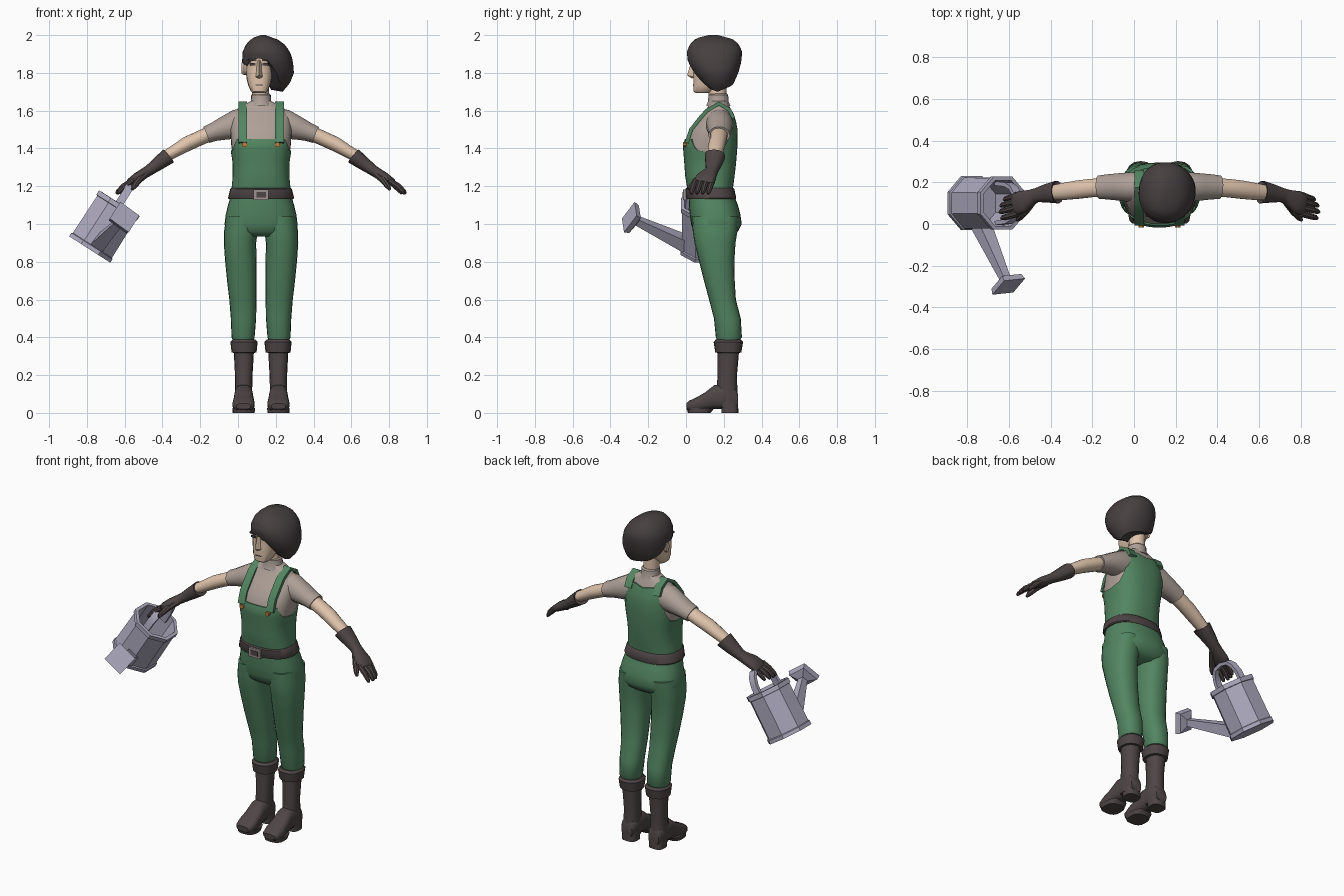
import bpy, bmesh, math
from mathutils import Vector as V

C = 0.122          # body centre line in x
HX = 0.112         # head centre in x
COLORS = {
    "green_cloth": (0.085, 0.235, 0.12), "shirt_beige": (0.42, 0.35, 0.31),
    "skin": (0.74, 0.55, 0.41), "dark_leather": (0.078, 0.06, 0.06),
    "hair_dark": (0.062, 0.05, 0.052), "can_metal": (0.42, 0.40, 0.52),
    "buckle_grey": (0.33, 0.29, 0.28), "button_orange": (0.50, 0.21, 0.04)}
MATS = {}
for k, c in COLORS.items():
    MATS[k] = bpy.data.materials.new(k)
    MATS[k].diffuse_color = (*c, 1)


def mesh(name, mat, verts, faces, angle=40):
    bm = bmesh.new()
    vs = [bm.verts.new(v) for v in verts]
    for f in faces:
        bm.faces.new([vs[i] for i in f])
    bmesh.ops.recalc_face_normals(bm, faces=bm.faces)
    for f in bm.faces:
        f.smooth = True
    for e in bm.edges:
        e.smooth = e.calc_face_angle(0) < math.radians(angle)
    me = bpy.data.meshes.new(name)
    bm.to_mesh(me)
    bm.free()
    me.materials.append(MATS[mat])
    ob = bpy.data.objects.new(name, me)
    bpy.context.collection.objects.link(ob)
    return ob


def loft(name, mat, rings, angle=40):
    n = len(rings[0])
    faces = [(i*n+k, i*n+(k+1) % n, (i+1)*n+(k+1) % n, (i+1)*n+k)
             for i in range(len(rings)-1) for k in range(n)]
    faces += [tuple(range(n)), tuple((len(rings)-1)*n+k for k in range(n))]
    return mesh(name, mat, [p for r in rings for p in r], faces, angle)


def oval(t, e):
    f = lambda c: math.copysign(abs(c)**(2/e), c)
    return f(math.cos(t)), f(math.sin(t))


def column(name, mat, secs, n=20, e=2.4, s=None):
    """Upright loft from (z, x0, x1, y0, y1); s mirrors about the body centre."""
    rings = []
    for z, x0, x1, y0, y1 in secs:
        cx = (x0+x1)/2 if s is None else C+s*(x0+x1)/2
        ring = []
        for k in range(n):
            a, b = oval(2*math.pi*k/n, e)
            ring.append((cx+a*(x1-x0)/2, (y0+y1)/2+b*(y1-y0)/2, z))
        rings.append(ring)
    return loft(name, mat, rings)


def tube(name, mat, pts, side=(0, 1, 0), n=12, e=2, axis=None, angle=40):
    """Loft along a path of (position, half width along side, half thickness)."""
    rings = []
    for i, (p, a, b) in enumerate(pts):
        t = V(axis) if axis else V(pts[min(i+1, len(pts)-1)][0])-V(pts[max(i-1, 0)][0])
        t.normalize()
        u = V(side)
        u = (u-t*u.dot(t)).normalized()
        w = t.cross(u)
        rings.append([])
        for k in range(n):
            x, y = oval(2*math.pi*(k+0.5)/n, e)
            rings[-1].append(V(p)+u*a*x+w*b*y)
    return loft(name, mat, rings, angle)


def box(name, mat, c, size):
    r = 2**0.5/2
    return tube(name, mat, [((c[0], c[1], c[2]+d*size[2]/2), size[0]*r, size[1]*r)
                            for d in (-1, 1)], side=(1, 0, 0), n=4)


def lerp_rows(rows, x):
    for p, q in zip(rows, rows[1:]):
        if x <= q[0]:
            f = max(0, (x-p[0])/(q[0]-p[0]))
            return [a+(b-a)*f for a, b in zip(p, q)][1:]
    return rows[-1][1:]


def spot(secs, t, z, grow, e):
    x0, x1, y0, y1 = lerp_rows(secs, z)
    a, b = oval(t, e)
    return ((x0+x1)/2+a*((x1-x0)/2+grow), (y0+y1)/2+b*((y1-y0)/2+grow), z)


# ---- torso: shirt, then overalls whose top edge varies around the body
TORSO = [(z, C-h, C+h, y0, y1) for z, h, y0, y1 in (
    (1.18, .15, .015, .24), (1.25, .143, .003, .25), (1.32, .143, -.002, .258),
    (1.42, .158, -.01, .266), (1.5, .163, .02, .266), (1.56, .158, .07, .255),
    (1.61, .125, .11, .235), (1.635, .085, .125, .225), (1.65, .055, .125, .22))]
column("shirt_body", "shirt_beige", TORSO, 32, 2.5)
EDGE = [(0, 1.38), (25, 1.40), (40, 1.47), (55, 1.59), (70, 1.60), (90, 1.585)]
FRONT = [(0, 1.38), (25, 1.39), (44, 1.45), (90, 1.45)]


def bib_top(d):
    table = EDGE if d <= 180 else FRONT
    d = d % 180
    return lerp_rows(table, min(d, 180-d))[0]


N, ROWS = 48, 9
rings = []
for i in range(ROWS+2):
    f, g = min(i, ROWS)/ROWS, (.007 if i <= ROWS else -.01)
    rings.append([spot(TORSO, 2*math.pi*k/N, 1.19+f*(bib_top(360*k/N)-1.19), g, 2.5)
                  for k in range(N)])
loft("overalls_bib", "green_cloth", rings)

# ---- hips, belt and buckle
column("overalls_hips", "green_cloth", [(z, C-h, C+h, a, b) for z, h, a, b in (
    (.935, .12, .07, .24), (.96, .185, .04, .275), (1.0, .193, .027, .295),
    (1.05, .187, .02, .288), (1.1, .175, .016, .275), (1.15, .16, .014, .255),
    (1.2, .15, .013, .245))], 28, 2.4)
column("belt", "dark_leather", [(z, C-h, C+h, a, b) for z, h, a, b in (
    (1.132, .172, .002, .263), (1.138, .175, -.002, .266),
    (1.185, .163, -.004, .256), (1.19, .158, .002, .25))], 28, 2.4)
box("buckle_frame", "buckle_grey", (C, -.004, 1.155), (.08, .022, .055))
box("buckle_centre", "dark_leather", (C, -.013, 1.155), (.05, .009, .03))

# ---- parts that exist on both sides
for s, tag in ((-1, "right_"), (1, "left_")):
    P = lambda o, y, z: (C+s*o, y, z)
    # shoulder strap following the chest, and its button
    pts = []
    for z, sg in ((1.43, -1), (1.5, -1), (1.56, -1), (1.6, -1), (1.638, 0),
                  (1.605, 1), (1.56, 1)):
        x0, x1, y0, y1 = lerp_rows(TORSO, z)
        d = (1-min(.95, .097*2/(x1-x0))**2.5)**.4
        pts.append((P(.097, (y0+y1)/2+sg*((y1-y0)/2*d+.008), z), .033, .014))
    tube(tag+"strap", "green_cloth", pts, (1, 0, 0), n=4)
    tube(tag+"button", "button_orange", [(P(.087, .02, 1.42), .014, .014),
         (P(.087, -.016, 1.42), .014, .014)], (1, 0, 0), n=8)
    # trouser leg
    column(tag+"trouser_leg", "green_cloth", [
        (.385, .04, .15, .165, .285), (.4, .034, .156, .158, .296), (.5, .026, .16, .148, .29),
        (.6, .024, .168, .122, .264), (.7, .024, .18, .095, .258), (.8, .024, .19, .07, .256),
        (.9, .026, .197, .045, .262), (.96, .018, .196, .036, .272),
        (1.04, .02, .185, .03, .28)], 20, 2.3, s)
    # boot: shaft, turned cuff, foot, heel and sole
    column(tag+"boot_shaft", "dark_leather", [
        (.03, .045, .14, .165, .275), (.12, .047, .138, .16, .272), (.2, .045, .138, .168, .27),
        (.34, .037, .145, .168, .282)], 16, 2.2, s)
    column(tag+"boot_cuff", "dark_leather", [
        (.318, .035, .148, .165, .285), (.32, .024, .156, .155, .293),
        (.375, .018, .162, .146, .302), (.388, .03, .15, .158, .29)], 16, 2.3, s)
    tube(tag+"boot_foot", "dark_leather", [
        (P(.092, y, (a+b)/2), w, (b-a)/2) for y, a, b, w in (
            (.276, .03, .1, .036), (.262, .02, .13, .044), (.2, .02, .15, .048),
            (.15, .02, .148, .049), (.1, .014, .108, .054), (.05, .008, .08, .059),
            (.015, .01, .064, .052), (.002, .02, .05, .038))],
        (1, 0, 0), n=16, e=2.8, axis=(0, -1, 0))
    column(tag+"boot_heel", "dark_leather", [(0, .045, .139, .188, .277),
           (.06, .046, .138, .185, .276)], 16, 3, s)
    column(tag+"boot_sole", "dark_leather", [(0, .034, .15, .01, .13),
           (.025, .032, .152, .003, .15)], 16, 2.8, s)
    # sleeve, bare arm and glove
    tube(tag+"sleeve", "shirt_beige", [
        (P(.07, .175, 1.535), .07, .08), (P(.13, .177, 1.528), .073, .079),
        (P(.2, .178, 1.505), .066, .062), (P(.25, .178, 1.487), .061, .05),
        (P(.29, .176, 1.472), .057, .046), (P(.285, .176, 1.474), .045, .036)], n=16)
    tube(tag+"arm", "skin", [
        (P(.26, .176, 1.483), .046, .04), (P(.33, .172, 1.452), .045, .039),
        (P(.39, .165, 1.425), .045, .039), (P(.45, .157, 1.39), .042, .034),
        (P(.52, .15, 1.35), .035, .029)], n=14)
    tube(tag+"glove_cuff", "dark_leather", [
        (P(.505, .151, 1.352), .04, .032), (P(.49, .153, 1.36), .055, .044),
        (P(.54, .147, 1.323), .045, .037), (P(.59, .138, 1.286), .034, .029),
        (P(.615, .128, 1.27), .038, .028), (P(.655, .108, 1.247), .054, .026),
        (P(.69, .093, 1.224), .054, .021), (P(.7, .09, 1.217), .04, .014)], n=14, e=2.3)
    for i, name in enumerate(("index", "middle", "ring", "little")):
        y, q = .05+.03*i, (.0, .008, .004, -.012)[i]
        tube(tag+name+"_finger", "dark_leather", [
            (P(.68, y, 1.23), .016, .016), (P(.722+q, y-.012, 1.2), .0155, .015),
            (P(.75+q, y-.02, 1.172), .013, .012), (P(.758+q, y-.023, 1.16), .007, .007)], n=8)
    tube(tag+"thumb", "dark_leather", [
        (P(.61, .11, 1.265), .022, .02), (P(.645, .06, 1.235), .019, .018),
        (P(.672, .028, 1.2), .015, .014), (P(.682, .018, 1.182), .007, .007)], (1, 0, 0), n=8)
    # face details
    H = lambda o, y, z: (HX+s*o, y, z)
    box(tag+"eyebrow", "hair_dark", H(.036, .042, 1.868), (.044, .016, .01))
    box(tag+"eye", "hair_dark", H(.034, .042, 1.846), (.03, .009, .012))
    tube(tag+"ear", "skin", [(H(.06, .135, 1.822), .018, .03), (H(.08, .142, 1.824), .022, .036),
         (H(.093, .152, 1.826), .016, .03)], (0, 1, 0), n=10, axis=(s, 0, 0))

# ---- neck and head
column("neck", "skin", [(1.62, C-.046, C+.046, .125, .215),
                        (1.76, C-.05, C+.04, .115, .215)], 16, 2)
column("collar", "shirt_beige", [(z, C-r, C+r, .17-r, .172+r) for z, r in (
    (1.625, .064), (1.65, .054), (1.683, .052), (1.69, .044))], 18, 2)
column("head", "skin", [(z, HX-h, HX+h, a, b) for z, h, a, b in (
    (1.694, .034, .05, .12), (1.702, .044, .04, .14), (1.735, .058, .037, .18),
    (1.77, .067, .04, .21), (1.81, .071, .038, .23), (1.85, .071, .042, .24),
    (1.87, .071, .035, .24), (1.93, .062, .05, .235), (1.96, .04, .08, .2))], 18, 2.7)
mesh("nose", "skin", [(HX-.01, .045, 1.872), (HX+.01, .045, 1.872), (HX, .028, 1.862),
     (HX, .006, 1.787), (HX-.021, .045, 1.778), (HX+.021, .045, 1.778), (HX, .032, 1.77)],
     [(0, 2, 3, 4), (2, 1, 5, 3), (4, 3, 6), (3, 5, 6), (0, 1, 2), (0, 4, 6, 5, 1)], 20)
box("mouth", "dark_leather", (HX, .039, 1.737), (.04, .006, .005))

# ---- hair: swept to one side, short over the other ear
HAIR = [(1.70, .1, .235, .12, .215), (1.74, .06, .272, .085, .25), (1.8, .032, .296, .04, .277),
        (1.86, .022, .291, .01, .293), (1.91, .024, .277, .004, .297), (1.95, .042, .247, .02, .282),
        (1.98, .07, .207, .05, .245), (1.995, .1, .165, .09, .2), (2.0, .12, .145, .12, .17)]
HEM = [(0, 1.70), (45, 1.72), (90, 1.74), (135, 1.76), (165, 1.80), (185, 1.86), (212, 1.835),
       (235, 1.87), (255, 1.878), (270, 1.865), (283, 1.815), (295, 1.755), (320, 1.715), (360, 1.70)]
N, rings = 44, []
for i in range(-1, 13):
    ring = []
    for k in range(N):
        hem = lerp_rows(HEM, 360*k/N)[0]
        z = hem+max(i, 0)/12*(2.0-hem)
        p = V(spot(HAIR, 2*math.pi*k/N, z, 0, 2.2))
        ring.append(p if i >= 0 else V((HX+.01, .14, hem+.02)).lerp(p, .45))
    rings.append(ring)
loft("hair", "hair_dark", rings, 45)

# ---- watering can, tilted in the hand
BASE, A, U, Y = V((-.785, .1, .865)), V((.54, 0, .842)), V((.842, 0, -.54)), V((0, 1, 0))
tube("can_body", "can_metal", [(BASE+A*t, r, r) for t, r in (
    (0, .14), (.022, .14), (.026, .133), (.262, .13), (.264, .138), (.29, .138),
    (.291, .118), (.06, .115))], U, n=8, axis=A, angle=25)
arc = []
for i in range(9):
    c, h = oval(math.pi*i/8, 2.8)
    arc.append((BASE+Y*c*.095+A*(.25+.165*h), .03, .014))
tube("can_handle", "can_metal", arc, U, n=4, angle=30)
S0, S1 = V((-.735, .0, .895)), V((-.612, -.275, 1.025))
D = (S1-S0).normalized()
tube("can_spout", "can_metal", [(S0, .052, .05), (S1, .026, .026)], U, n=4, angle=25)
tube("can_rose", "can_metal", [(S1-D*.02, .03, .03), (S1, .08, .08), (S1+D*.03, .088, .088)],
     U, n=4, angle=25)
